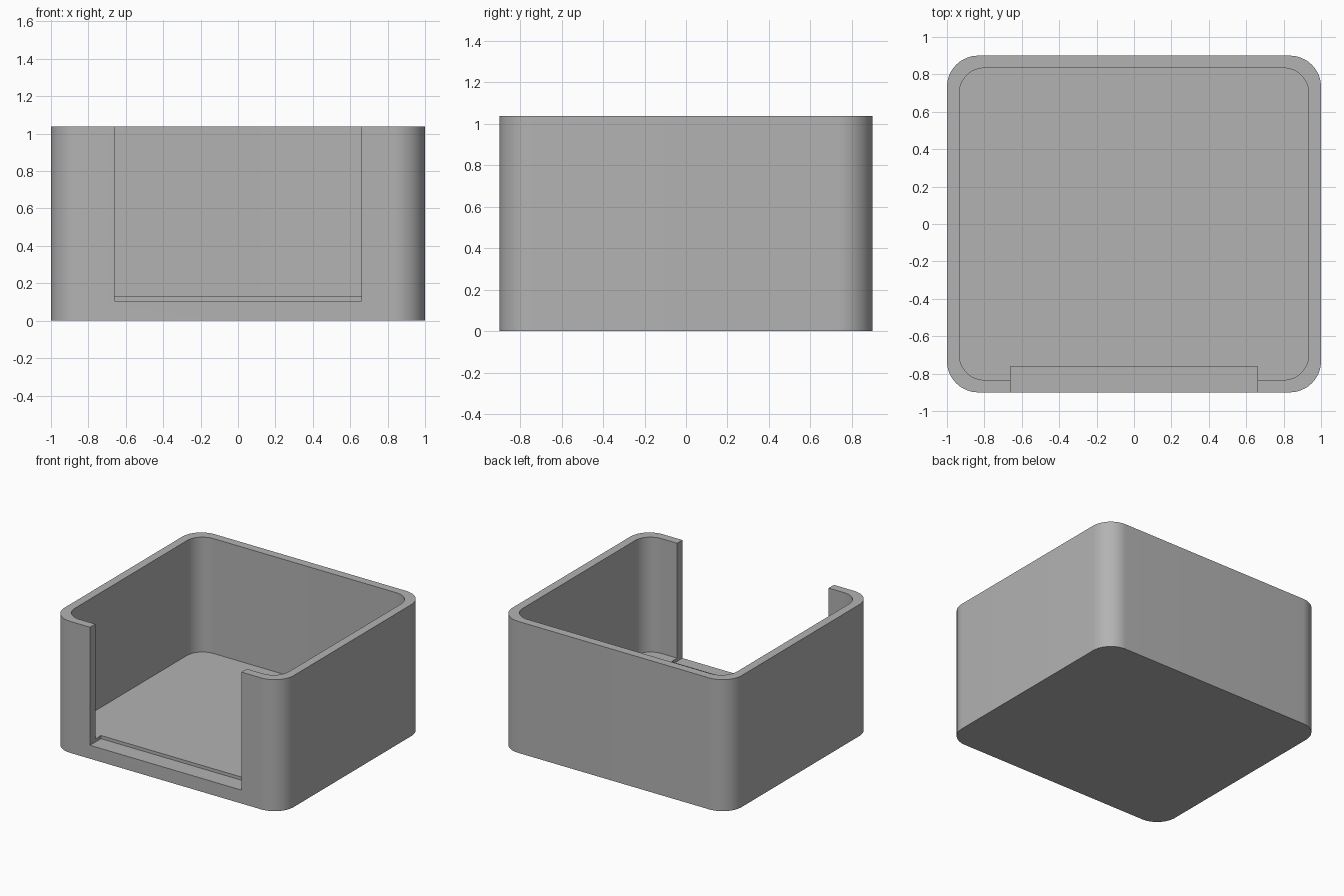
import bpy
import bmesh
import math
from mathutils import Vector

cube = bpy.data.objects.get("Cube")
if cube:
    bpy.data.objects.remove(cube, do_unlink=True)

grey = bpy.data.materials.new("plain_grey")
grey.use_nodes = True
colour = (0.45, 0.45, 0.45, 1)
grey.diffuse_color = colour
grey.node_tree.nodes["Principled BSDF"].inputs["Base Color"].default_value = colour


def rounded_prism(name, half_x, half_y, z_low, z_high, radius, steps=16):
    """Upright box with rounded vertical corners."""
    bm = bmesh.new()
    ring = []
    corners = ((1, 1), (-1, 1), (-1, -1), (1, -1))
    for i, (sx, sy) in enumerate(corners):
        centre = Vector((sx * (half_x - radius), sy * (half_y - radius), z_low))
        for k in range(steps + 1):
            a = math.pi / 2 * (i + k / steps)
            ring.append(bm.verts.new(centre + radius * Vector((math.cos(a), math.sin(a), 0))))
    base = bm.faces.new(ring)
    top = bmesh.ops.extrude_face_region(bm, geom=[base])["geom"]
    bmesh.ops.translate(bm, vec=(0, 0, z_high - z_low),
                        verts=[v for v in top if isinstance(v, bmesh.types.BMVert)])
    bmesh.ops.recalc_face_normals(bm, faces=bm.faces)
    mesh = bpy.data.meshes.new(name)
    bm.to_mesh(mesh)
    bm.free()
    mesh.materials.append(grey)
    obj = bpy.data.objects.new(name, mesh)
    bpy.context.collection.objects.link(obj)
    return obj


def box(name, low, high):
    low, high = Vector(low), Vector(high)
    bpy.ops.mesh.primitive_cube_add(size=1, location=(low + high) / 2)
    obj = bpy.context.object
    obj.name = name
    obj.scale = high - low
    obj.data.materials.append(grey)
    return obj


def carve(target, cutter):
    """Subtract the cutter, then discard it."""
    bpy.ops.object.select_all(action="DESELECT")
    bpy.context.view_layer.objects.active = target
    target.select_set(True)
    mod = target.modifiers.new("carve", "BOOLEAN")
    mod.operation = "DIFFERENCE"
    mod.solver = "EXACT"
    mod.object = cutter
    bpy.ops.object.modifier_apply(modifier=mod.name)
    bpy.data.objects.remove(cutter, do_unlink=True)


# Open-topped tray with rounded corners
tray = rounded_prism("open_front_tray", 1, 0.9, 0, 1.037, 0.167)
carve(tray, rounded_prism("cavity_cutter", 0.934, 0.834, 0.131, 1.3, 0.135))

# Wide front opening, stepped slightly below the floor
carve(tray, box("front_opening_cutter", (-0.661, -1.1, 0.106), (0.661, -0.763, 1.3)))

bpy.ops.object.shade_smooth_by_angle(angle=math.radians(30))
